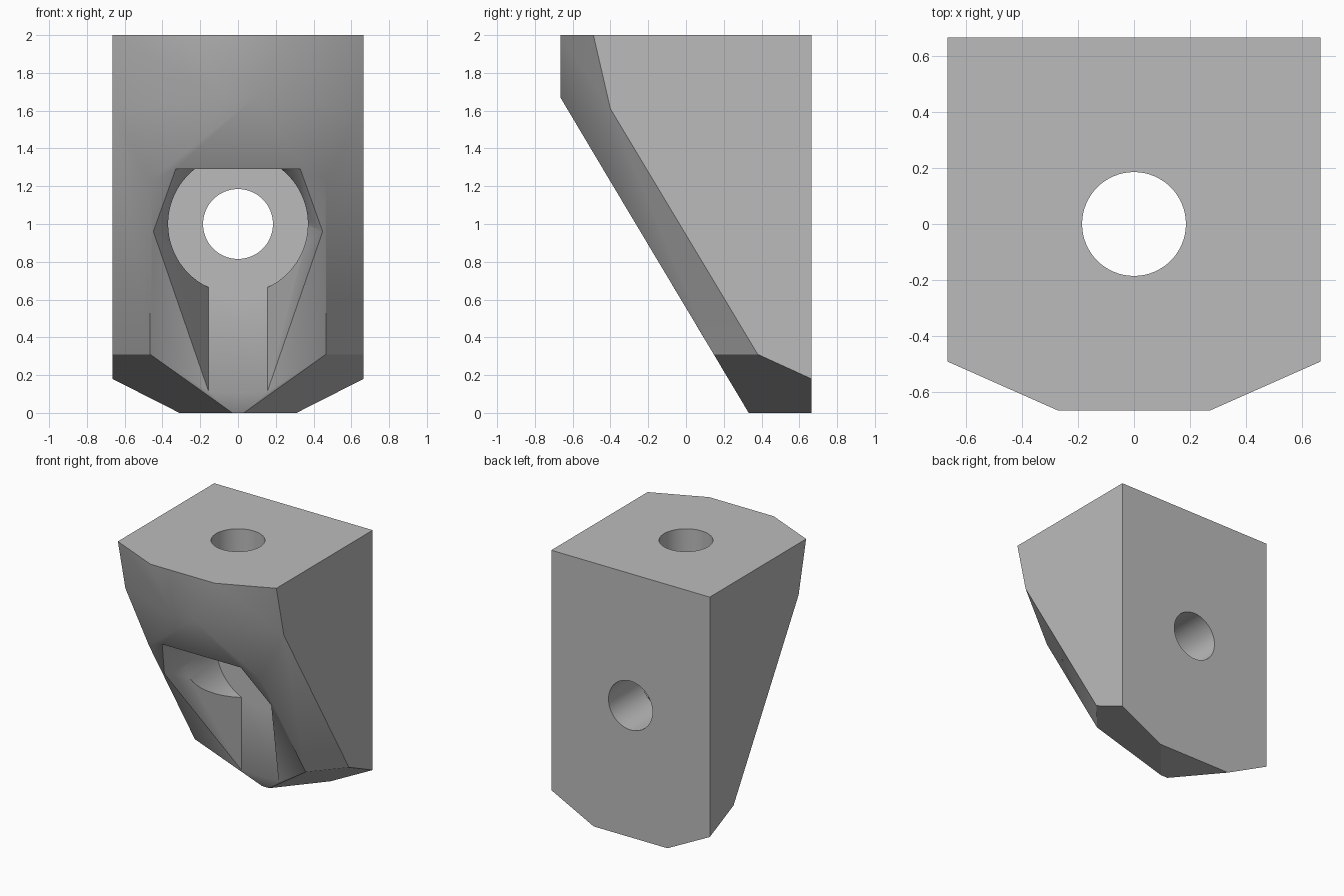
import bpy, bmesh, math
from mathutils import Vector

cube = bpy.data.objects.get("Cube")
if cube:
    bpy.data.objects.remove(cube, do_unlink=True)

grey = bpy.data.materials.new("plain grey")
grey.use_nodes = True
grey.diffuse_color = (0.5, 0.5, 0.5, 1)
grey.node_tree.nodes["Principled BSDF"].inputs["Base Color"].default_value = (0.5, 0.5, 0.5, 1)


def hull(name, points):
    """Convex solid around the given points."""
    bm = bmesh.new()
    for p in points:
        bm.verts.new(p)
    bmesh.ops.convex_hull(bm, input=bm.verts[:])
    loose = [v for v in bm.verts if not v.link_faces]
    bmesh.ops.delete(bm, geom=loose, context='VERTS')
    bmesh.ops.dissolve_limit(bm, angle_limit=math.radians(3),
                             verts=bm.verts[:], edges=bm.edges[:])
    bmesh.ops.recalc_face_normals(bm, faces=bm.faces[:])
    mesh = bpy.data.meshes.new(name)
    bm.to_mesh(mesh)
    bm.free()
    mesh.materials.append(grey)
    obj = bpy.data.objects.new(name, mesh)
    bpy.context.collection.objects.link(obj)
    return obj


def both_sides(points):
    return [(s * x, y, z) for x, y, z in points for s in (1, -1)]


def arc(radius, start, end, steps=64):
    for i in range(steps + 1):
        a = start + (end - start) * i / steps
        yield radius * math.cos(a), radius * math.sin(a)


# Body: block with a sloped front, chamfered front corners and lower corners
HALF = 0.665
body = hull("corner_bracket", both_sides([
    (HALF, HALF, 2), (HALF, HALF, 0.18), (0.31, HALF, 0),
    (HALF, -0.49, 2), (0.27, -HALF, 2), (0.09, -HALF, 1.67),
    (HALF, -0.40, 1.61), (0.465, -0.403, 1.23),
    (0.465, 0.147, 0.31), (HALF, 0.38, 0.31), (0.03, 0.332, 0)]))

# Pocket: flared opening that widens toward the front
FLOOR, CEILING, MID = 0.265, 1.29, 1.0
flare = hull("flare_cutter", both_sides([
    (0.155, FLOOR, -0.1), (0.155, FLOOR, 1.086), (0.032, FLOOR, CEILING),
    (0.887, -1, -0.1), (0.887, -1, 0.772), (0.568, -1, CEILING)]))

# Round recess with a flat top, around the rear screw hole
top = math.asin((CEILING - MID) / 0.37)
recess = hull("recess_cutter", [(x, y, MID + z)
              for x, z in arc(0.37, math.pi - top, 2 * math.pi + top)
              for y in (FLOOR, -1)])

# Screw holes through the back and the top
HOLE = 0.185
back_hole = hull("back_hole_cutter", [(x, y, MID + z)
                 for x, z in arc(HOLE, 0, 2 * math.pi) for y in (0, 1)])
top_hole = hull("top_hole_cutter", [(x, y, z)
                for x, y in arc(HOLE, 0, 2 * math.pi) for z in (1.1, 2.2)])

bpy.context.view_layer.objects.active = body
for cutter in (flare, recess, back_hole, top_hole):
    cutter.hide_render = True
    mod = body.modifiers.new(cutter.name, 'BOOLEAN')
    mod.operation = 'DIFFERENCE'
    mod.solver = 'EXACT'
    mod.object = cutter
    bpy.ops.object.modifier_apply(modifier=mod.name)
    bpy.data.objects.remove(cutter, do_unlink=True)

# Soft shading across the shallow front facets, sharp elsewhere
bpy.ops.object.select_all(action='DESELECT')
body.select_set(True)
bpy.ops.object.shade_smooth_by_angle(angle=math.radians(33))
